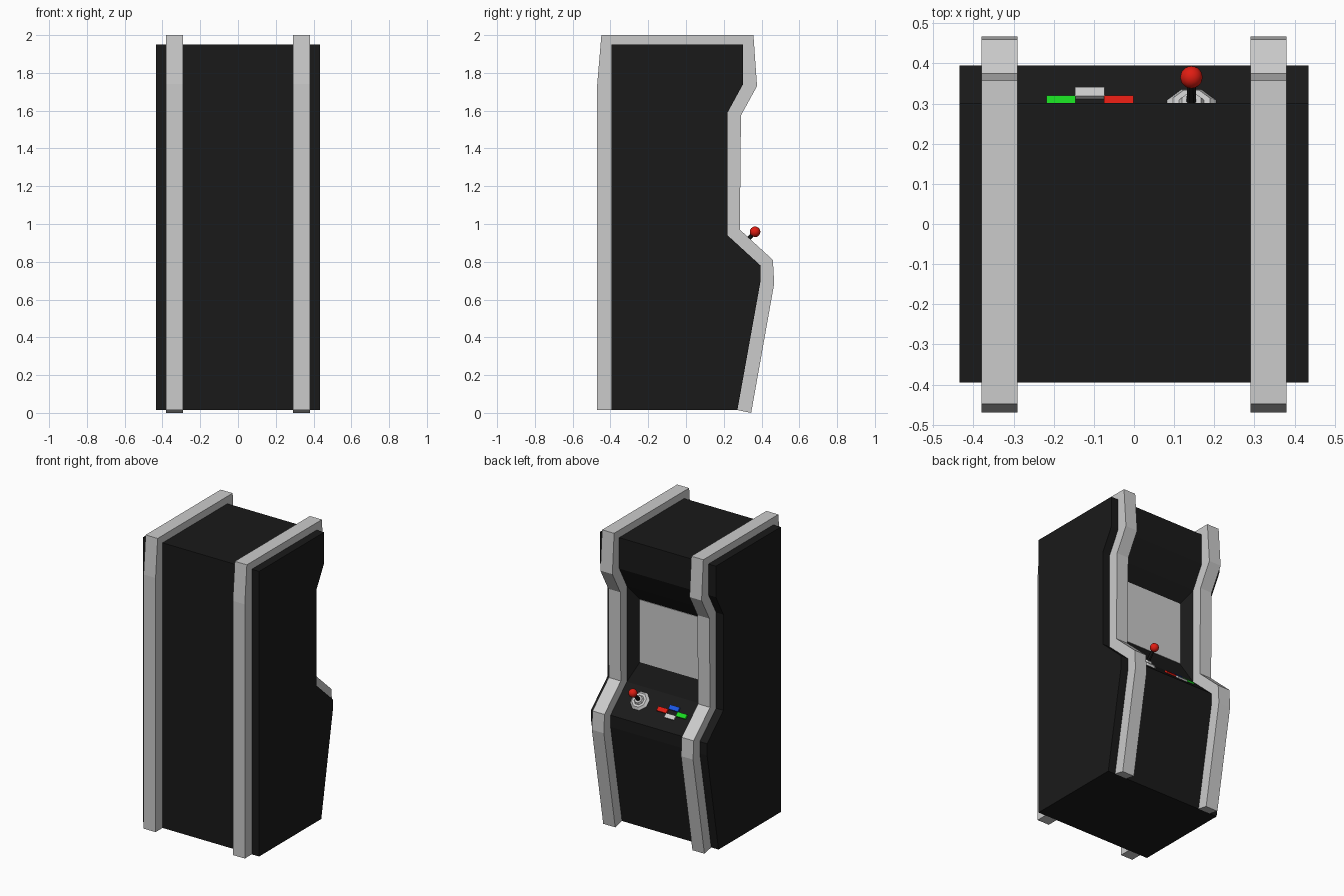
import bpy, bmesh, math
from mathutils import Matrix, Vector

if "Cube" in bpy.data.objects:
    bpy.data.objects.remove(bpy.data.objects["Cube"])


def material(name, rgb):
    m = bpy.data.materials.new(name)
    m.diffuse_color = (*rgb, 1)
    m.use_nodes = True
    m.node_tree.nodes["Principled BSDF"].inputs["Base Color"].default_value = m.diffuse_color
    return m


BLACK = material("black", (0.01, 0.01, 0.01))
RED = material("red", (0.75, 0.012, 0.006))
GREEN = material("green", (0.01, 0.7, 0.015))
BLUE = material("blue", (0.01, 0.09, 0.75))
WHITE = material("white", (0.65, 0.65, 0.65))


def finish(name, bm, mat=None, matrix=None):
    bmesh.ops.recalc_face_normals(bm, faces=bm.faces)
    me = bpy.data.meshes.new(name)
    bm.to_mesh(me)
    bm.free()
    ob = bpy.data.objects.new(name, me)
    bpy.context.collection.objects.link(ob)
    if mat:
        me.materials.append(mat)
    if matrix:
        ob.matrix_world = matrix
    return ob


def prism(profile, x0, x1):
    """Extrude a (y, z) outline from x0 to x1."""
    bm = bmesh.new()
    face = bm.faces.new([bm.verts.new((x0, y, z)) for y, z in profile])
    new = bmesh.ops.extrude_face_region(bm, geom=[face])["geom"]
    verts = [v for v in new if isinstance(v, bmesh.types.BMVert)]
    bmesh.ops.translate(bm, vec=(x1 - x0, 0, 0), verts=verts)
    return bm


def box(size, centre=(0, 0, 0)):
    bm = bmesh.new()
    bmesh.ops.create_cube(bm, size=1, matrix=Matrix.Translation(centre) @ Matrix.Diagonal((*size, 1)))
    return bm


def cone(r1, r2, z0, z1, sides=8):
    bm = bmesh.new()
    bmesh.ops.create_cone(bm, cap_ends=True, segments=sides, radius1=r1, radius2=r2, depth=z1 - z0,
                          matrix=Matrix.Translation((0, 0, (z0 + z1) / 2)) @ Matrix.Rotation(math.pi / 8, 4, 'Z'))
    return bm


# Side outlines of the cabinet and of the edge rails, bottom back to bottom front
body = [(-0.395, 0.015), (-0.395, 1.95), (0.302, 1.95), (0.302, 1.74), (0.22, 1.59),
        (0.22, 0.94), (0.395, 0.78), (0.395, 0.70), (0.272, 0.015)]
rail = [(-0.47, 0.015), (-0.47, 1.74), (-0.448, 2.0), (0.357, 2.0), (0.376, 1.73), (0.291, 1.575),
        (0.285, 0.97), (0.46, 0.81), (0.467, 0.685), (0.345, 0.0)]

# Cabinet with a sloping recess for the screen
bm = prism(body, -0.435, 0.435)
for x in (-0.29, 0.29):
    bmesh.ops.bisect_plane(bm, geom=bm.verts[:] + bm.edges[:] + bm.faces[:], plane_co=(x, 0, 0), plane_no=(1, 0, 0))
front = min(bm.faces, key=lambda f: (f.calc_center_median() - Vector((0, 0.22, 1.265))).length)
bmesh.ops.inset_region(bm, faces=[front], thickness=0.05, depth=0)
for v in front.verts:
    v.co = (math.copysign(0.23, v.co.x), 0.165, 1.495 if v.co.z > 1.27 else 1.07)
finish("cabinet", bm, BLACK)

# Screen
finish("screen", box((0.46, 0.01, 0.425), (0, 0.164, 1.2825)))

# Edge rails wrapping the cabinet
for side, x in (("left", -0.335), ("right", 0.335)):
    finish(side + "_rail", prism(rail + body[::-1], x - 0.045, x + 0.045))


# Sloping control panel frame
def on_panel(x, y):
    slope = math.atan2(0.16, 0.175)
    z = 0.94 - (y - 0.22) * math.tan(slope)
    return Matrix.Translation((x, y, z)) @ Matrix.Rotation(-slope, 4, 'X')


# Buttons
for name, mat, x, y in (("red", RED, -0.038, 0.302), ("green", GREEN, -0.182, 0.302),
                        ("blue", BLUE, -0.11, 0.279), ("white", WHITE, -0.11, 0.323)):
    finish(name + "_button", box((0.073, 0.03, 0.014), (0, 0, 0.004)), mat, on_panel(x, y))

# Joystick: stepped base, shaft and ball
stick = on_panel(0.143, 0.29)
finish("joystick_base", cone(0.068, 0.05, -0.002, 0.014), WHITE, stick)
finish("joystick_collar", cone(0.036, 0.026, 0.01, 0.026), WHITE, stick)
finish("joystick_shaft", cone(0.013, 0.011, 0.02, 0.1), BLACK, stick)
bm = bmesh.new()
bmesh.ops.create_uvsphere(bm, u_segments=16, v_segments=10, radius=0.028, matrix=Matrix.Translation((0, 0, 0.112)))
for f in bm.faces:
    f.smooth = True
finish("joystick_ball", bm, RED, stick)
